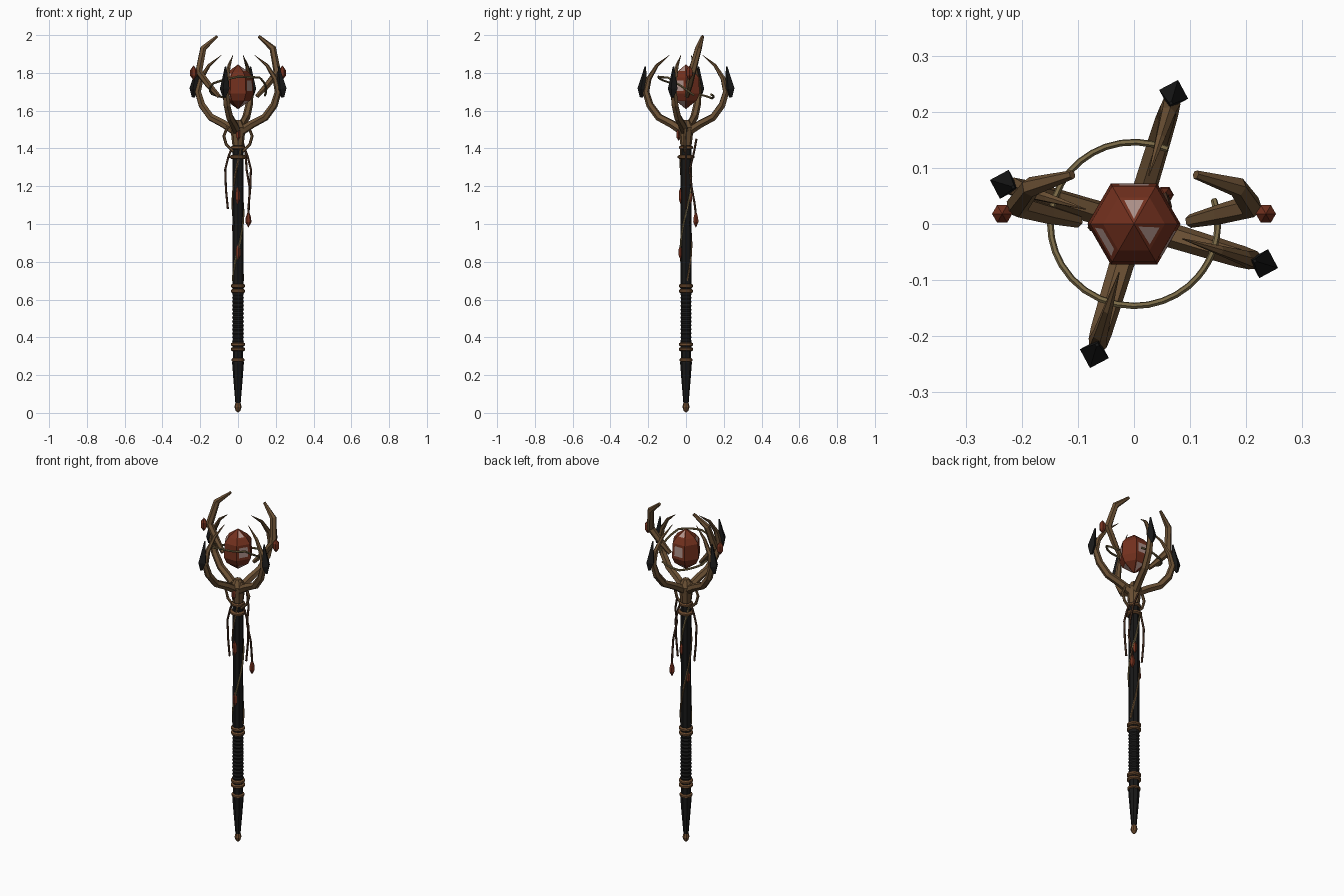
import bpy, bmesh, math
from mathutils import Vector, Matrix

if "Cube" in bpy.data.objects:
    bpy.data.objects.remove(bpy.data.objects["Cube"])


def material(name, rgb):
    m = bpy.data.materials.new(name)
    m.use_nodes = True
    m.diffuse_color = (*rgb, 1)
    bsdf = m.node_tree.nodes["Principled BSDF"]
    bsdf.inputs["Base Color"].default_value = (*rgb, 1)
    bsdf.inputs["Roughness"].default_value = 0.8
    return m


BLACK = material("black wood", (0.009, 0.009, 0.009))
BROWN = material("brown branch", (0.145, 0.08, 0.034))
BRONZE = material("dull bronze", (0.15, 0.07, 0.028))
RED = material("rust red crystal", (0.17, 0.03, 0.013))
OLIVE = material("olive vine", (0.19, 0.14, 0.06))
CORD = material("red brown cord", (0.075, 0.033, 0.018))
PALE = material("pale glint", (0.42, 0.28, 0.25))


def finish(name, bm, mats):
    bmesh.ops.recalc_face_normals(bm, faces=bm.faces)
    me = bpy.data.meshes.new(name)
    bm.to_mesh(me)
    bm.free()
    for m in mats:
        me.materials.append(m)
    ob = bpy.data.objects.new(name, me)
    bpy.context.collection.objects.link(ob)
    return ob


def lathe(name, profile, mat, sides=8, loc=(0, 0, 0)):
    """Faceted solid of revolution from (radius, z) pairs."""
    bm = bmesh.new()
    rings = []
    for r, z in profile:
        n = 1 if r == 0 else sides
        rings.append([bm.verts.new((r * math.cos(math.tau * i / sides) + loc[0],
                                    r * math.sin(math.tau * i / sides) + loc[1],
                                    z + loc[2])) for i in range(n)])
    for a, b in zip(rings, rings[1:]):
        for i in range(sides):
            j = (i + 1) % sides
            quad = [a[i % len(a)], a[j % len(a)], b[j % len(b)], b[i % len(b)]]
            bm.faces.new(list(dict.fromkeys(quad)))
    for ring in (rings[0], rings[-1]):
        if len(ring) > 1:
            bm.faces.new(ring)
    return finish(name, bm, [mat])


def tube(name, points, radii, mat, sides=6):
    """Tapered limb swept along a path."""
    pts = [Vector(p) for p in points]
    bm = bmesh.new()
    rings = []
    side = None
    for k, p in enumerate(pts):
        t = (pts[min(k + 1, len(pts) - 1)] - pts[max(k - 1, 0)]).normalized()
        if side is None:
            side = t.orthogonal()
        side = (side - t * side.dot(t)).normalized()
        up = t.cross(side)
        r = radii[k] if isinstance(radii, (list, tuple)) else radii
        rings.append([bm.verts.new(p + r * (side * math.cos(math.tau * i / sides)
                                            + up * math.sin(math.tau * i / sides))) for i in range(sides)])
    for a, b in zip(rings, rings[1:]):
        for i in range(sides):
            j = (i + 1) % sides
            bm.faces.new((a[i], a[j], b[j], b[i]))
    bm.faces.new(rings[0])
    bm.faces.new(rings[-1])
    return finish(name, bm, [mat])


# Shaft, ribbed grip and tapered foot
lathe("shaft", [(0.030, 0.64), (0.028, 1.0), (0.030, 1.44)], BLACK)
ribs = []
for i in range(13):
    z = 0.37 + i * 0.0208
    ribs += [(0.027, z), (0.031, z + 0.010)]
lathe("grip", ribs + [(0.027, 0.645)], BLACK, 10)
lathe("foot", [(0.013, 0.04), (0.024, 0.17), (0.031, 0.265), (0.027, 0.29), (0.029, 0.38)], BLACK)
lathe("foot_cap", [(0, 0), (0.013, 0.012), (0.019, 0.03), (0.014, 0.052)], BRONZE)
for i, (z, r) in enumerate([(0.28, 0.035), (0.337, 0.038), (0.363, 0.038), (0.645, 0.038),
                            (0.672, 0.038), (1.355, 0.044), (1.405, 0.037)]):
    lathe("binding_ring_%d" % (i + 1), [(r - 0.008, z - 0.010), (r, z - 0.005),
                                         (r, z + 0.005), (r - 0.008, z + 0.010)], BRONZE, 12)

# Collar below the claws
lathe("collar", [(0.029, 1.41), (0.036, 1.47), (0.042, 1.51), (0.018, 1.55)], BROWN, 8)

# Four claws, each with an outer black thorn
CLAW = [(0.015, 1.49), (0.08, 1.53), (0.15, 1.565), (0.20, 1.63), (0.222, 1.70),
        (0.205, 1.77), (0.16, 1.84), (0.09, 1.895)]
CLAW_R = [0.024, 0.022, 0.021, 0.02, 0.018, 0.014, 0.009, 0.001]
for i in range(4):
    a = math.radians(-17 + 90 * i)
    c, s = math.cos(a), math.sin(a)
    tube("claw_%d" % (i + 1), [(r * c, r * s, z) for r, z in CLAW], CLAW_R, BROWN)
    thorn = lathe("thorn_%d" % (i + 1), [(0.008, -0.05), (0.027, -0.005), (0.016, 0.05), (0.004, 0.115)],
                  BLACK, 4)
    thorn.matrix_world = (Matrix.Translation((0.241 * c, 0.241 * s, 1.72))
                          @ Matrix.Rotation(a, 4, 'Z') @ Matrix.Rotation(math.radians(-8), 4, 'Y'))

# Antlers, hanging beads, collar loops and cords on both sides
for side, sx in (("left", 1), ("right", -1)):
    tube("antler_" + side, [(sx * x, y, z) for x, y, z in
                            [(0.10, 0.005, 1.675), (0.155, 0.018, 1.735), (0.208, 0.032, 1.805),
                             (0.184, 0.066, 1.93), (0.11, 0.088, 1.994)]],
         [0.012, 0.018, 0.021, 0.018, 0.008], BROWN)
    lathe("bead_" + side, [(0, -0.04), (0.018, -0.015), (0.018, 0.015), (0, 0.04)], RED, 6,
          loc=(sx * 0.235, 0.018, 1.80))
    tube("collar_loop_" + side, [(sx * x, -0.005, z) for x, z in
                                 [(0.02, 1.53), (0.058, 1.51), (0.075, 1.465), (0.062, 1.42), (0.025, 1.385)]],
         0.008, BROWN)
    tube("cord_" + side, [(sx * x, 0.0, z) for x, z in
                          [(0.03, 1.41), (0.05, 1.36), (0.068, 1.29), (0.064, 1.18), (0.054, 1.08)]],
         0.006, CORD, 5)

# Long cord with a pendant bead
tube("pendant_cord", [(0.02, 0.055, 1.45), (0.04, 0.042, 1.38), (0.045, 0.02, 1.29),
                      (0.062, 0.03, 1.19), (0.058, 0.045, 1.11), (0.055, 0.052, 1.05)], 0.006, CORD, 5)
lathe("pendant", [(0, -0.042), (0.016, -0.012), (0.014, 0.012), (0.004, 0.042)], RED, 6,
      loc=(0.055, 0.052, 1.022))

# Faceted crystal with slim pale glints on alternate facets
gem = lathe("crystal", [(0, 1.608), (0.066, 1.655), (0.083, 1.69), (0.078, 1.775), (0.055, 1.805), (0, 1.845)],
            RED, 6)
gem.data.materials.append(PALE)
bm = bmesh.new()
bm.from_mesh(gem.data)
bm.faces.ensure_lookup_table()
for f in [f for i, f in enumerate(bm.faces) if i % 4 == 1]:
    bmesh.ops.inset_individual(bm, faces=[f], thickness=0.02 if f.calc_area() > 0.003 else 0.012)
    f.material_index = 1
bm.to_mesh(gem.data)
bm.free()

# Open ring winding round the crystal
KEYS = [(17, 1.68), (-10, 1.73), (-40, 1.775), (-90, 1.78), (-150, 1.745), (-200, 1.69),
        (-250, 1.665), (-305, 1.69)]
path = []
for (a0, z0), (a1, z1) in zip(KEYS, KEYS[1:]):
    for k in range(5):
        t = k / 5
        a = math.radians(a0 + (a1 - a0) * t)
        path.append((0.149 * math.cos(a), 0.146 * math.sin(a), z0 + (z1 - z0) * t))
tube("open_ring", path, 0.006, OLIVE, 6)

# Vines creeping up the shaft
for v, (start, turns, mat) in enumerate([(0.2, 0.8, BROWN), (3.4, 0.9, OLIVE)]):
    tube("shaft_vine_%d" % (v + 1),
         [(0.029 * math.cos(start + math.tau * turns * k / 24),
           0.029 * math.sin(start + math.tau * turns * k / 24), 0.7 + 0.7 * k / 24) for k in range(25)],
         0.005, mat, 5)

# Crystal shards set in the shaft and collar
for i, (deg, z, r, h) in enumerate([(-90, 0.85, 0.027, 0.045), (-95, 1.15, 0.027, 0.05),
                                    (-90, 1.475, 0.040, 0.035), (60, 1.14, 0.025, 0.04),
                                    (150, 0.98, 0.025, 0.035)]):
    a = math.radians(deg)
    lathe("shaft_shard_%d" % (i + 1), [(0, -h), (0.012, -h * 0.4), (0.012, h * 0.4), (0, h)], RED, 5,
          loc=(r * math.cos(a), r * math.sin(a), z))
